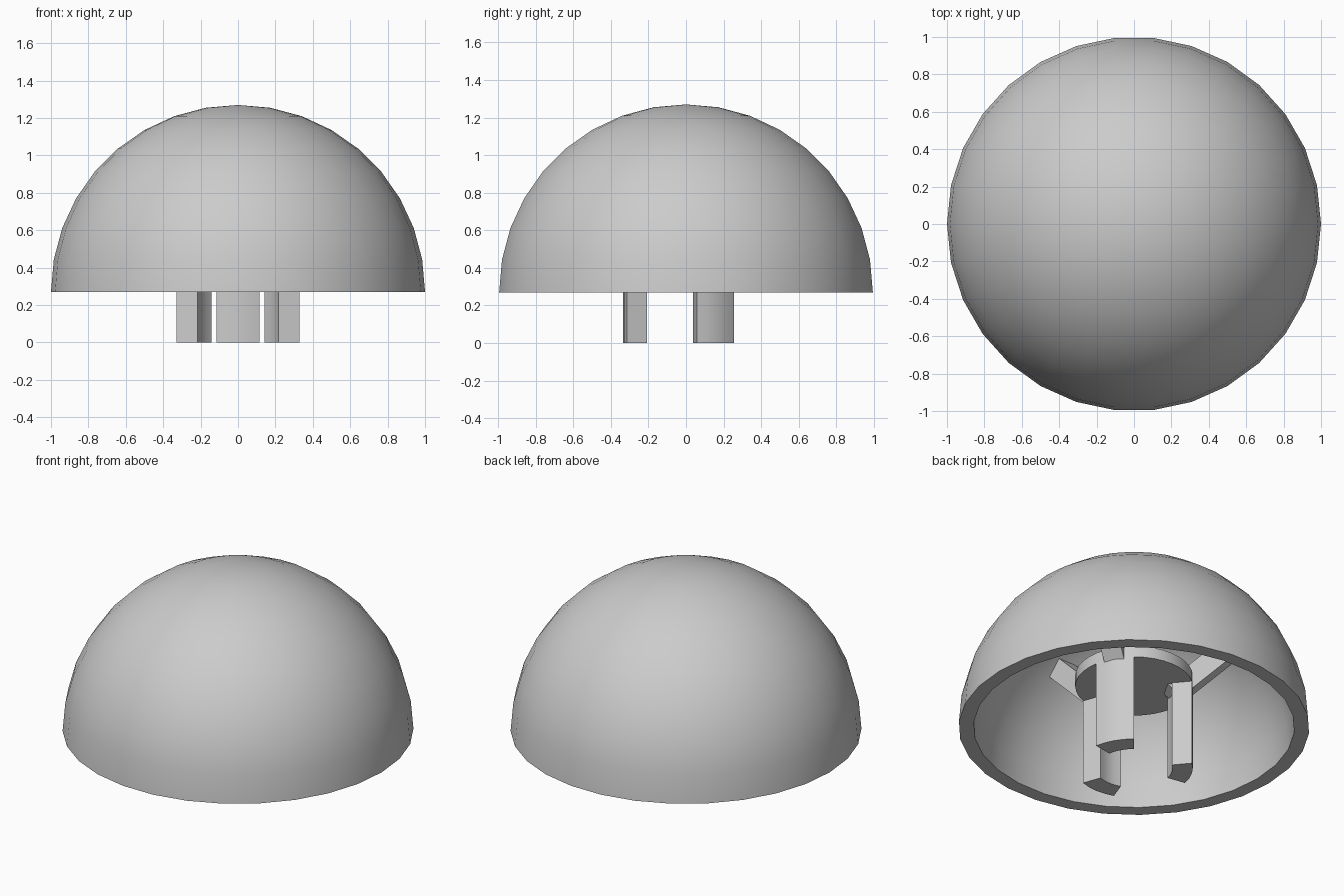
import bpy, bmesh
from math import radians, cos, sin, pi, sqrt
from mathutils import Matrix, Vector

cube = bpy.data.objects.get("Cube")
if cube:
    bpy.data.objects.remove(cube, do_unlink=True)

RIM_Z = 0.27
CLIP_OUT, CLIP_IN = 0.335, 0.22
DISC_Z, DISC_TOP = 0.54, 0.61

grey = bpy.data.materials.new("plain grey")
grey.use_nodes = True
colour = (0.6, 0.6, 0.6, 1)
grey.diffuse_color = colour
grey.node_tree.nodes["Principled BSDF"].inputs["Base Color"].default_value = colour


def finish(name, bm, smooth=True):
    """Turn a bmesh into a named, coloured object."""
    bmesh.ops.recalc_face_normals(bm, faces=bm.faces)
    mesh = bpy.data.meshes.new(name)
    bm.to_mesh(mesh)
    bm.free()
    obj = bpy.data.objects.new(name, mesh)
    bpy.context.collection.objects.link(obj)
    mesh.materials.append(grey)
    if smooth:
        bpy.ops.object.select_all(action='DESELECT')
        obj.select_set(True)
        bpy.context.view_layer.objects.active = obj
        bpy.ops.object.shade_smooth_by_angle(angle=radians(30))
    return obj


def lathe(name, profile, steps):
    """Revolve a closed (radius, height) profile about z."""
    bm = bmesh.new()
    verts = [bm.verts.new((r, 0, z)) for r, z in profile]
    edges = [bm.edges.new((a, b)) for a, b in zip(verts, verts[1:])]
    bmesh.ops.spin(bm, geom=verts + edges, cent=(0, 0, 0), axis=(0, 0, 1),
                   angle=2 * pi, steps=steps)
    bmesh.ops.remove_doubles(bm, verts=bm.verts, dist=0.0005)
    return finish(name, bm)


# Hollow dome with a flat rim
def arc(radius, angles):
    return [(radius * cos(radians(a)), RIM_Z + radius * sin(radians(a))) for a in angles]


outer = arc(1.0, range(90, -1, -10))
inner = arc(0.915, range(0, 91, 10))
lathe("dome_shell", outer + inner, 30)

# Mounting disc inside the dome
lathe("mounting_disc", [(0, DISC_TOP), (CLIP_OUT, DISC_TOP),
                        (CLIP_OUT, DISC_Z), (0, DISC_Z)], 36)


# Curved fingers below the disc, and sloping struts up to the dome
def make_finger(name, middle):
    bm = bmesh.new()
    angles = [radians(middle + a) for a in range(-20, 21, 10)]
    outline = [(CLIP_OUT, a) for a in angles] + [(CLIP_IN, a) for a in reversed(angles)]
    face = bm.faces.new([bm.verts.new((r * cos(a), r * sin(a), 0)) for r, a in outline])
    new = bmesh.ops.extrude_face_region(bm, geom=[face])["geom"]
    top = [v for v in new if isinstance(v, bmesh.types.BMVert)]
    bmesh.ops.translate(bm, verts=top, vec=(0, 0, DISC_Z))
    finish(name, bm)


def make_strut(name, middle):
    start, end = Vector((0.22, 0, 0.505)), Vector((0.66, 0, 0.945))
    bm = bmesh.new()
    bmesh.ops.create_cube(bm, size=1)
    place = (Matrix.Rotation(radians(middle), 4, 'Z')
             @ Matrix.Translation((start + end) / 2)
             @ Matrix.Rotation(radians(-45), 4, 'Y')
             @ Matrix.Diagonal(((end - start).length, 0.12, 0.12, 1)))
    bmesh.ops.transform(bm, matrix=place, verts=bm.verts)
    finish(name, bm, smooth=False)


for side, middle in (("left", 30), ("right", 150), ("front", 270)):
    make_finger(side + "_finger", middle)
    make_strut(side + "_strut", middle)
